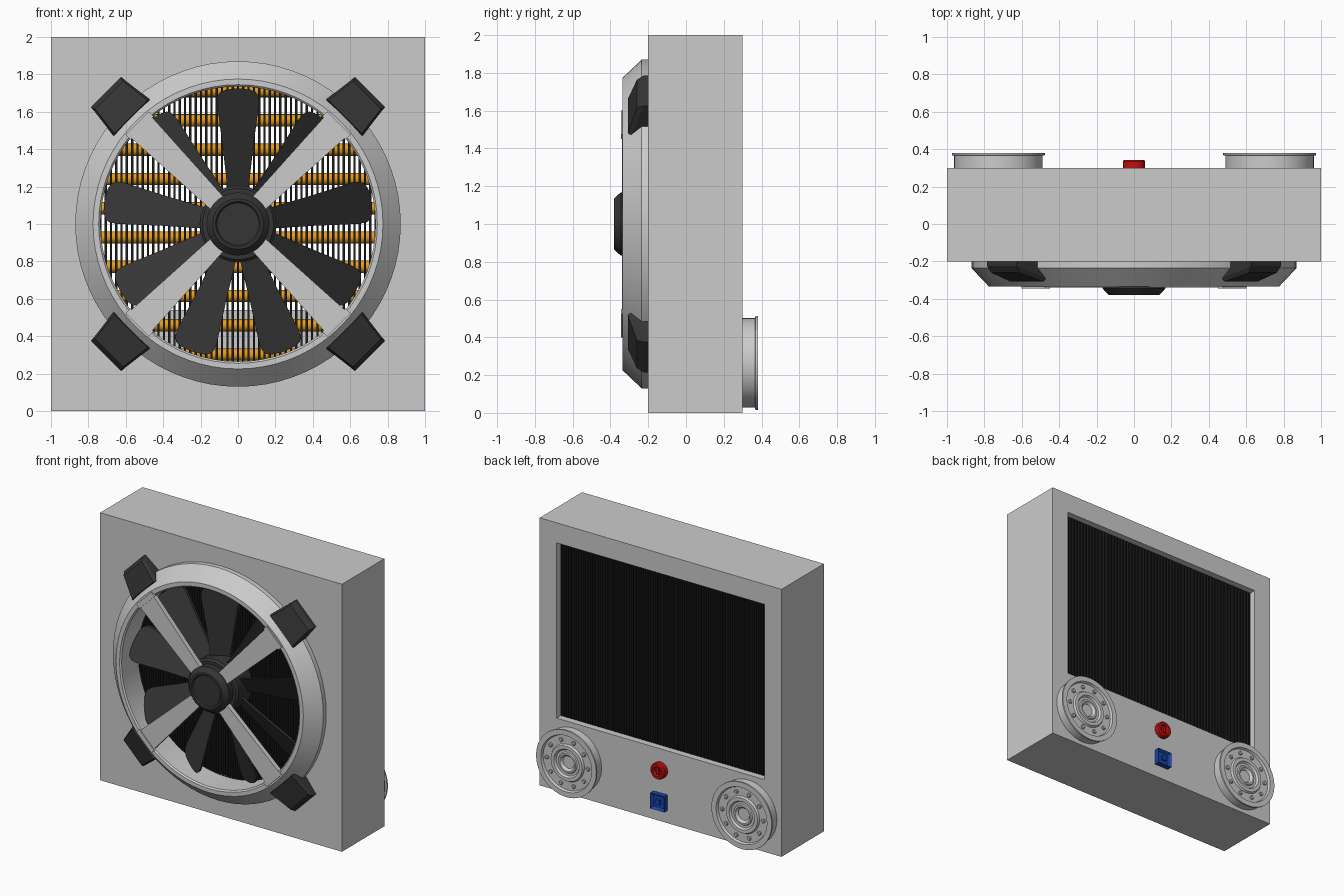
import bpy, bmesh
from math import sin, cos, pi, radians

if "Cube" in bpy.data.objects:
    bpy.data.objects.remove(bpy.data.objects["Cube"])

def mat(name, *c):
    m = bpy.data.materials.new(name)
    m.diffuse_color = (*c, 1)
    m.use_nodes = True
    m.node_tree.nodes["Principled BSDF"].inputs["Base Color"].default_value = m.diffuse_color
    return m

BLACK = mat("black", .012, .012, .012)
DARK = mat("dark", .035, .035, .035)
ORANGE = mat("orange", .8, .33, .01)
RED = mat("red", .55, .005, .005)
BLUE = mat("blue", .01, .06, .4)

def finish(bm, name, m=None, smooth=False):
    bmesh.ops.remove_doubles(bm, verts=bm.verts, dist=1e-5)
    bmesh.ops.recalc_face_normals(bm, faces=bm.faces)
    me = bpy.data.meshes.new(name)
    bm.to_mesh(me)
    bm.free()
    ob = bpy.data.objects.new(name, me)
    bpy.context.collection.objects.link(ob)
    if m:
        me.materials.append(m)
    bpy.ops.object.select_all(action='DESELECT')
    ob.select_set(True)
    bpy.context.view_layer.objects.active = ob
    if smooth:
        bpy.ops.object.shade_smooth_by_angle(angle=radians(30))
    return ob

def add_box(bm, x0, x1, y0, y1, z0, z1):
    v = [bm.verts.new((x, y, z)) for y in (y0, y1)
         for x, z in ((x0, z0), (x1, z0), (x1, z1), (x0, z1))]
    for f in ((0, 1, 2, 3), (4, 5, 6, 7), (0, 1, 5, 4), (1, 2, 6, 5), (2, 3, 7, 6), (3, 0, 4, 7)):
        bm.faces.new([v[i] for i in f])

def box(name, *dims):
    bm = bmesh.new()
    add_box(bm, *dims)
    return finish(bm, name)

def add_lathe(bm, prof, cx=0, cz=1, n=64, closed=False):
    # profile of (radius, y) turned around the y axis
    rings = [[bm.verts.new((cx + r * cos(2 * pi * i / n), y, cz + r * sin(2 * pi * i / n)))
              for i in range(n)] for r, y in prof]
    pairs = list(zip(rings, rings[1:]))
    if closed:
        pairs.append((rings[-1], rings[0]))
    for a, b in pairs:
        for i in range(n):
            j = (i + 1) % n
            bm.faces.new((a[i], a[j], b[j], b[i]))

def lathe(name, prof, m=None, **k):
    bm = bmesh.new()
    add_lathe(bm, prof, **k)
    return finish(bm, name, m, True)

def loft(bm, loops, angle):
    # loops of (radial, tangential, y) around the fan axis, capped at both ends
    c, s = cos(angle), sin(angle)
    L = [[bm.verts.new((r * c - t * s, y, 1 + r * s + t * c)) for r, t, y in lp] for lp in loops]
    n = len(L[0])
    for a, b in zip(L, L[1:]):
        for i in range(n):
            j = (i + 1) % n
            bm.faces.new((a[i], a[j], b[j], b[i]))
    bm.faces.new(L[0])
    bm.faces.new(L[-1])

# housing: hollow box with round front opening and rear window
body = box("housing", -1, 1, -.2, .3, 0, 2)
cutters = [box("cavity_cutter", -.92, .92, -.15, .25, .2, 1.9),
           lathe("front_cutter", [(0, -.4), (.75, -.4), (.75, 0), (0, 0)]),
           box("window_cutter", -.86, .86, .1, .4, .54, 1.85)]
for c in cutters:
    c.hide_render = True
    md = body.modifiers.new("cut", 'BOOLEAN')
    md.operation, md.solver, md.object = 'DIFFERENCE', 'EXACT', c
    bpy.context.view_layer.objects.active = body
    bpy.ops.object.modifier_apply(modifier=md.name)
    bpy.data.objects.remove(c)

# cooling fins
bm = bmesh.new()
for i in range(-32, 33):
    x = i * .0283
    add_box(bm, x - .006, x + .006, -.02, .25, .2, 1.9)
finish(bm, "cooling_fins", BLACK)

# coolant tubes through the fins
bm = bmesh.new()
for i in range(10):
    bmesh.ops.create_cone(bm, cap_ends=True, segments=16, radius1=.033, radius2=.033, depth=1.84)
    new = bm.verts[-32:]
    for v in new:
        x, y, z = v.co
        v.co = (z, y + .1, x + .302 + i * .1565)
finish(bm, "coolant_tubes", ORANGE, True)

# shroud ring
lathe("shroud_ring", [(.87, -.19), (.87, -.235), (.775, -.335), (.745, -.335),
                      (.735, -.325), (.735, -.13), (.78, -.13), (.78, -.19)], closed=True, n=72)

# clips holding the shroud
bm = bmesh.new()
for k in range(4):
    base = [(.998, -.113, -.195), (.998, .113, -.195), (.80, .138, -.195), (.80, -.138, -.195)]
    mid = [(.998, -.113, -.225), (.998, .113, -.225), (.80, .138, -.29), (.80, -.138, -.29)]
    top = [(.975, -.105, -.26), (.975, .105, -.26), (.81, .125, -.308), (.81, -.125, -.308)]
    loft(bm, [base, mid, top], pi / 4 + k * pi / 2)
finish(bm, "shroud_clips", DARK)

# struts with end pads
bm = bmesh.new()
for k in range(4):
    a = pi / 4 + k * pi / 2
    arm = [(.1, -.045), (.1, .045), (.75, .08), (.75, -.08)]
    pad = [(.725, -.088), (.725, .088), (.762, .088), (.762, -.088)]
    for poly, y0, y1 in ((arm, -.305, -.34), (pad, -.3, -.345)):
        loft(bm, [[(r, t, y) for r, t in poly] for y in (y0, y1)], a)
finish(bm, "fan_struts")

# hub cap and fan hub
lathe("hub_cap", [(0, -.28), (.168, -.28), (.168, -.345), (.135, -.38), (.12, -.38),
                  (.112, -.37), (0, -.37)], DARK, n=48)
lathe("fan_hub", [(0, -.12), (.205, -.12), (.205, -.285), (.19, -.3), (0, -.3)], DARK, n=48)

# nine pitched blades
half = [(.17, .055), (.40, .08), (.64, .112), (.68, .11), (.705, .095), (.718, .065), (.724, .02)]
outline = half + [(r, -t) for r, t in reversed(half)]
bm = bmesh.new()
for k in range(9):
    loft(bm, [[(r, t, -.2 - .6 * t + d) for r, t in outline] for d in (-.01, .01)],
         radians(90 + 40 * k))
finish(bm, "fan_blades", DARK)

# rear hose ports with bolts
for side, sx in (("left", -1), ("right", 1)):
    cx, cz = sx * .725, .265
    lathe(side + "_port", [(0, .29), (.237, .29), (.237, .365), (.249, .368), (.249, .38), (.21, .38),
                           (.203, .362), (.138, .362), (.13, .377), (.105, .377), (.095, .362),
                           (.078, .362), (.072, .37), (.06, .37), (.045, .352), (0, .352)],
          cx=cx, cz=cz, n=48)
    bm = bmesh.new()
    for i in range(10):
        a = 2 * pi * i / 10
        add_lathe(bm, [(0, .355), (.015, .355), (.015, .371), (.011, .375), (0, .375)],
                  cx + .17 * cos(a), cz + .17 * sin(a), 8)
    finish(bm, side + "_port_bolts")

# red power knob
bm = bmesh.new()
add_lathe(bm, [(0, .29), (.06, .29), (.06, .335), (.052, .343), (.036, .343), (.032, .32), (0, .32)],
          0, .385, 16)
add_box(bm, -.009, .009, .315, .336, .36, .41)
finish(bm, "power_knob", RED, True)

# blue data socket
bm = bmesh.new()
add_box(bm, -.058, .058, .29, .34, .095, .211)
bm.faces.ensure_lookup_table()
back = bm.faces[1]
bmesh.ops.recalc_face_normals(bm, faces=bm.faces)
bmesh.ops.inset_region(bm, faces=[back], thickness=.02)
for v in back.verts:
    v.co.y -= .018
add_box(bm, -.018, .018, .315, .336, .135, .171)
finish(bm, "data_socket", BLUE)
